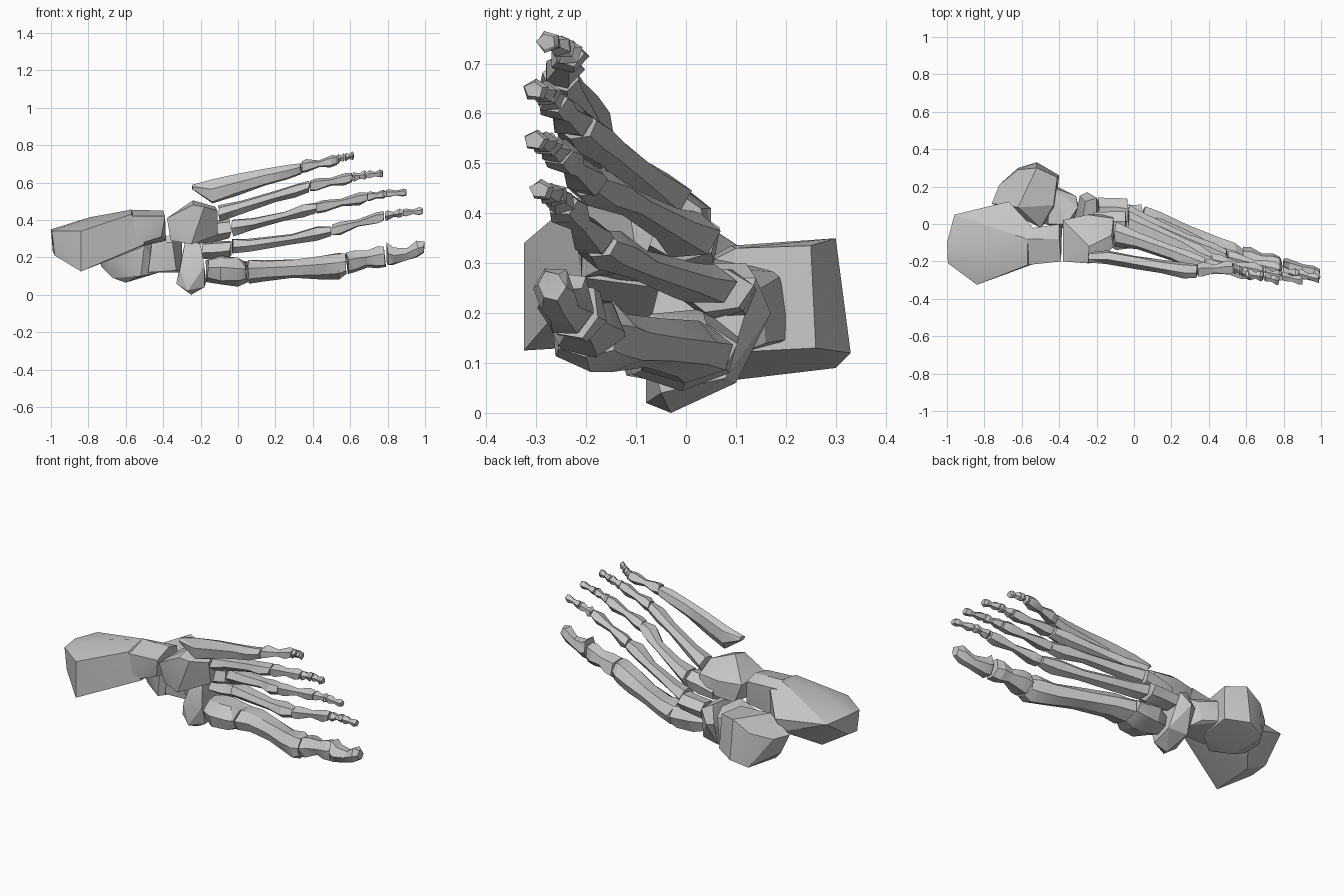
import bpy, bmesh, math, random
from mathutils import Vector

random.seed(4)
bone_mat = bpy.data.materials.new("bone_grey")
bone_mat.diffuse_color = (0.56, 0.56, 0.56, 1)


def finish(name, bm):
    bmesh.ops.recalc_face_normals(bm, faces=bm.faces)
    me = bpy.data.meshes.new(name)
    bm.to_mesh(me)
    bm.free()
    me.materials.append(bone_mat)
    ob = bpy.data.objects.new(name, me)
    bpy.context.collection.objects.link(ob)
    bpy.ops.object.select_all(action='DESELECT')
    ob.select_set(True)
    bpy.context.view_layer.objects.active = ob
    bpy.ops.object.shade_smooth_by_angle(angle=math.radians(22))


def hull(name, pts):
    """Faceted chunky bone wrapped around a few corner points."""
    bm = bmesh.new()
    for p in pts:
        bm.verts.new(p)
    res = bmesh.ops.convex_hull(bm, input=bm.verts)
    loose = {v for v in res["geom_interior"] if isinstance(v, bmesh.types.BMVert)}
    bmesh.ops.delete(bm, geom=list(loose), context='VERTS')
    finish(name, bm)


def loft(name, stations, sides=6):
    """Long bone along x from stations (x, y, z, half_y, half_z)."""
    bm = bmesh.new()
    start = random.uniform(0, 1)
    rings = []
    for x, y, z, hy, hz in stations:
        ring = []
        for i in range(sides):
            a = start + 2 * math.pi * i / sides
            k = random.uniform(0.96, 1.2)
            ring.append(bm.verts.new((x + random.uniform(-.15, .15) * min(hy, hz),
                                      y + hy * k * math.cos(a), z + hz * k * math.sin(a))))
        rings.append(ring)
    for r, s in zip(rings, rings[1:]):
        for i in range(sides):
            j = (i + 1) % sides
            bm.faces.new((r[i], r[j], s[j], s[i]))
    bm.faces.new(rings[0])
    bm.faces.new(rings[-1])
    bmesh.ops.triangulate(bm, faces=bm.faces)
    finish(name, bm)


def phalanx(name, a, b, r):
    """Small toe bone with a narrow waist between two knobs."""
    a, b = Vector(a), Vector(b)
    prof = [(0, .9), (.15, 1.05), (.5, .6), (.85, 1), (1, .75)]
    loft(name, [(*a.lerp(b, t), r * k, r * k * .85) for t, k in prof], 5)


# heel bone: big rear block and narrower front end
hull("heel_rear", [
    (-1, -.10, .35), (-.96, .05, .34), (-.99, -.11, .23), (-.84, -.325, .125),
    (-.84, -.325, .34), (-.995, -.21, .34), (-.98, -.21, .21), (-.84, -.08, .14),
    (-.79, -.15, .415), (-.67, .12, .325), (-.70, .10, .25), (-.57, -.08, .455),
    (-.57, -.22, .43), (-.61, -.24, .24), (-.53, -.03, .42), (-.50, -.20, .27),
    (-.52, -.05, .25)])
hull("heel_front", [
    (-.60, -.03, .42), (-.58, -.08, .455), (-.58, -.22, .42), (-.60, -.22, .25),
    (-.60, -.04, .24), (-.40, 0, .43), (-.40, -.08, .45), (-.39, -.20, .42),
    (-.41, -.18, .31), (-.385, -.02, .29)])

# ankle bone: domed body and forward head
hull("ankle_body", [
    (-.52, .33, .12), (-.52, .30, .35), (-.62, .30, .09), (-.62, .29, .29),
    (-.72, .21, .25), (-.73, .15, .15), (-.76, .11, .25), (-.40, .26, .13),
    (-.41, .25, .335), (-.60, .09, .065), (-.67, .11, .09), (-.52, -.01, .10),
    (-.50, -.02, .27), (-.42, .06, .12), (-.43, .10, .33), (-.62, .09, .335)])
hull("ankle_head", [
    (-.45, .22, .15), (-.45, .20, .28), (-.37, .18, .24), (-.31, .15, .25),
    (-.30, .11, .12), (-.33, -.01, .13), (-.35, -.03, .28), (-.33, .16, .14),
    (-.48, .0, .12), (-.46, .0, .28), (-.36, .0, .32), (-.30, .09, .29)])

# midfoot bones
hull("boat_bone", [
    (-.33, -.05, .06), (-.27, -.08, .02), (-.25, -.03, 0), (-.18, -.05, .04),
    (-.17, .08, .07), (-.28, .10, .06), (-.29, .15, .20), (-.25, .17, .20),
    (-.20, .14, .27), (-.26, .12, .30), (-.28, 0, .30), (-.20, -.05, .27),
    (-.31, -.07, .14), (-.18, -.08, .15)])
hull("cuboid_bone", [
    (-.38, .02, .41), (-.38, -.20, .41), (-.36, -.18, .29), (-.34, .03, .30),
    (-.24, -.21, .48), (-.24, -.12, .505), (-.25, .0, .45), (-.25, .05, .41),
    (-.18, -.20, .47), (-.11, .03, .41), (-.12, -.06, .47), (-.11, -.12, .45),
    (-.11, -.10, .32), (-.13, .05, .32), (-.25, -.21, .27)])
loft("inner_wedge_bone", [(-.165, -.01, .13, .08, .06), (-.10, -.02, .13, .11, .075),
                          (.0, -.01, .125, .115, .07), (.045, .0, .125, .10, .055)], 7)
loft("middle_wedge_bone", [(-.19, .07, .235, .065, .045), (-.11, .07, .24, .07, .05),
                           (-.04, .06, .245, .065, .043)])
loft("outer_wedge_bone", [(-.21, .0, .32, .068, .045), (-.13, .0, .34, .07, .055),
                          (-.04, .0, .355, .066, .05)])

# long foot bones, from the big toe side outward
loft("long_bone_1", [
    (.055, .0, .125, .095, .057), (.14, -.015, .13, .078, .052), (.30, -.08, .138, .062, .048),
    (.45, -.15, .147, .07, .056), (.54, -.19, .157, .082, .064), (.58, -.20, .165, .06, .052)], 7)
loft("long_bone_2", [
    (-.03, .03, .258, .066, .04), (.06, .0, .265, .05, .032), (.29, -.095, .298, .037, .026),
    (.42, -.155, .325, .053, .036), (.495, -.175, .34, .036, .028)])
loft("long_bone_3", [
    (-.03, 0, .36, .066, .045), (.08, -.04, .378, .048, .032), (.25, -.11, .42, .037, .026),
    (.35, -.175, .448, .053, .036), (.415, -.195, .463, .036, .028)])
loft("long_bone_4", [
    (-.10, -.055, .435, .058, .04), (.02, -.09, .47, .046, .034), (.20, -.155, .525, .037, .028),
    (.31, -.20, .557, .05, .036), (.38, -.22, .578, .036, .028)])
loft("long_bone_5", [
    (-.245, -.18, .575, .025, .012), (-.14, -.178, .55, .034, .062), (0, -.203, .59, .034, .052),
    (.15, -.23, .63, .033, .042), (.27, -.248, .655, .04, .036), (.335, -.25, .675, .035, .028)])

# big toe
loft("big_toe_base", [
    (.585, -.20, .17, .07, .058), (.63, -.20, .18, .066, .054), (.69, -.205, .19, .048, .042),
    (.75, -.215, .20, .052, .052), (.785, -.22, .205, .045, .055)])
loft("big_toe_tip", [
    (.80, -.235, .215, .05, .06), (.83, -.24, .205, .05, .05), (.90, -.25, .215, .035, .035),
    (.96, -.265, .245, .04, .045), (.995, -.27, .255, .025, .028)])

# small toes: joints of each toe with bone radius, three bones per toe
toes = {
    2: [(.495, -.18, .342), (.785, -.25, .422), (.88, -.265, .438), (.99, -.295, .447)],
    3: [(.415, -.195, .465), (.69, -.26, .522), (.79, -.28, .54), (.90, -.305, .546)],
    4: [(.38, -.22, .58), (.61, -.27, .627), (.69, -.28, .64), (.775, -.305, .648)],
    5: [(.335, -.25, .68), (.53, -.235, .72), (.57, -.25, .735), (.62, -.28, .745)]}
for n, joints in toes.items():
    for part, r, p, q in zip(("base", "middle", "tip"), (.038, .028, .024), joints, joints[1:]):
        p, q = Vector(p), Vector(q)
        phalanx(f"toe_{n}_{part}", p.lerp(q, .02), p.lerp(q, .985), r)
